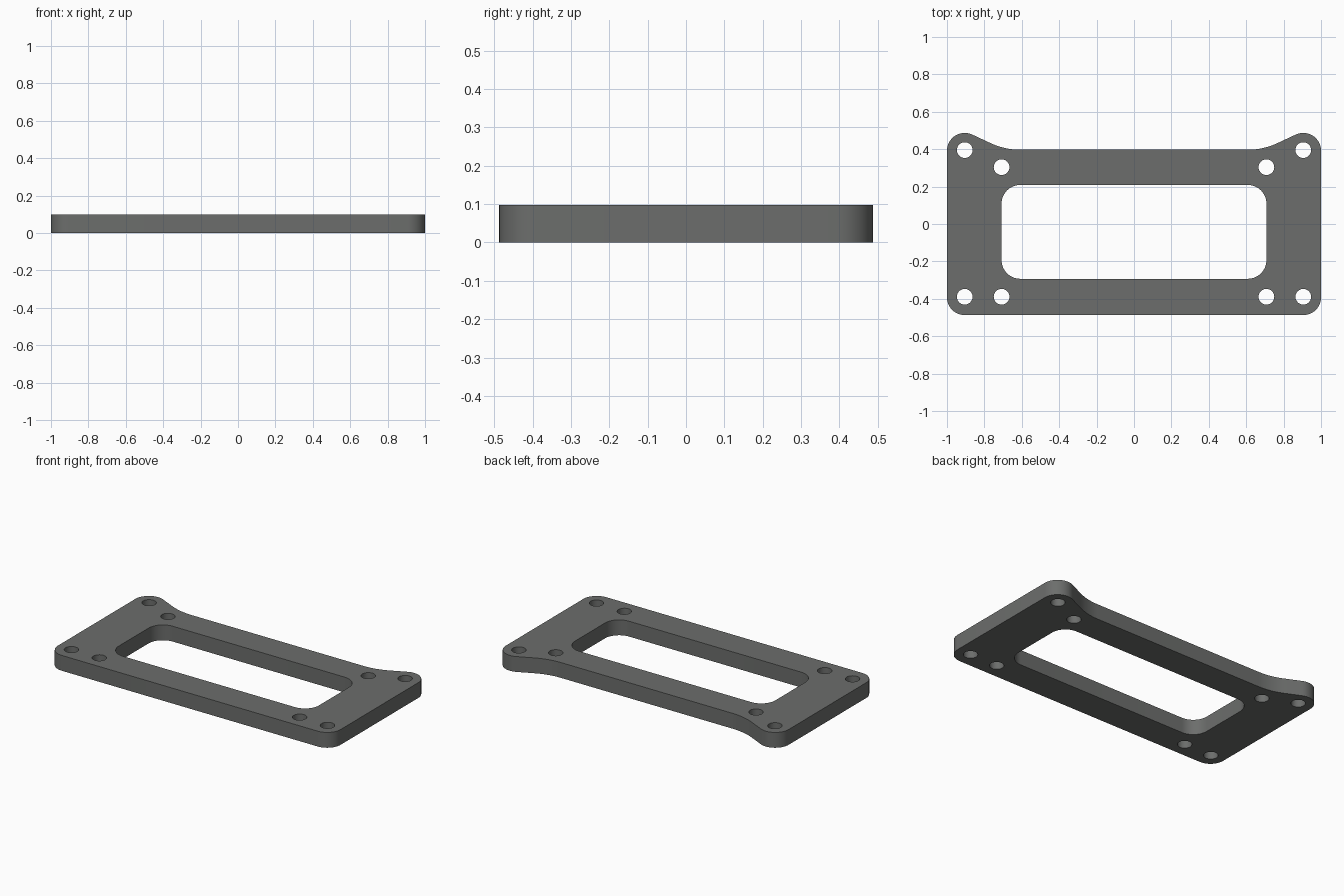
import bpy, bmesh, math

if "Cube" in bpy.data.objects:
    bpy.data.objects.remove(bpy.data.objects["Cube"])

THICK = 0.098


def arc(cx, cy, r, a0, a1, n=12):
    """Points on an arc, angles in degrees."""
    return [(cx + r * math.cos(math.radians(a0 + (a1 - a0) * i / n)),
             cy + r * math.sin(math.radians(a0 + (a1 - a0) * i / n)))
            for i in range(n + 1)]


# Outer outline: right half, bottom to top, then mirrored
LOBE_R, SLOPE, EDGE_Y = 0.095, 25, 0.397
lobe_x, lobe_y = 1 - LOBE_R, 0.487 - LOBE_R
s = math.radians(SLOPE)
corner_x = (lobe_x - LOBE_R * math.sin(s)
            - (lobe_y + LOBE_R * math.cos(s) - EDGE_Y) / math.tan(s))
fillet_r = 0.38
fillet_x = corner_x - fillet_r * math.tan(s / 2)
half = arc(lobe_x, -lobe_y, LOBE_R, -90, 0)
half += arc(lobe_x, lobe_y, LOBE_R, 0, 90 + SLOPE, 16)
half += arc(fillet_x, EDGE_Y + fillet_r, fillet_r, -90 + SLOPE, -90)
outline = half + [(-x, y) for x, y in reversed(half)]

# Rounded central opening
wx, y0, y1, wr = 0.708, -0.293, 0.209, 0.1
window = (arc(wx - wr, y0 + wr, wr, -90, 0) + arc(wx - wr, y1 - wr, wr, 0, 90)
          + arc(-wx + wr, y1 - wr, wr, 90, 180) + arc(-wx + wr, y0 + wr, wr, 180, 270))

# Screw holes, mirrored left and right
holes = [arc(side * x, y, 0.042, 0, 360, 32)[:-1]
         for x, y in ((0.905, 0.395), (0.708, 0.304), (0.905, -0.389), (0.708, -0.389))
         for side in (1, -1)]

# Flat filled curve extruded into the plate
curve = bpy.data.curves.new("mounting_plate", 'CURVE')
curve.dimensions = '2D'
curve.fill_mode = 'BOTH'
curve.extrude = THICK / 2
for loop in [outline, window] + holes:
    spline = curve.splines.new('POLY')
    spline.points.add(len(loop) - 1)
    for p, (x, y) in zip(spline.points, loop):
        p.co = (x, y, 0, 1)
    spline.use_cyclic_u = True
plate = bpy.data.objects.new("mounting_plate", curve)
bpy.context.collection.objects.link(plate)
bpy.context.view_layer.objects.active = plate
plate.select_set(True)
bpy.ops.object.convert(target='MESH')
plate = bpy.context.object

# Weld the caps to the walls and stand the plate on the ground
bm = bmesh.new()
bm.from_mesh(plate.data)
bmesh.ops.remove_doubles(bm, verts=bm.verts, dist=0.0005)
bmesh.ops.translate(bm, verts=bm.verts, vec=(0, 0, THICK / 2))
bmesh.ops.recalc_face_normals(bm, faces=bm.faces)
bm.to_mesh(plate.data)
bm.free()
bpy.ops.object.shade_smooth_by_angle(angle=math.radians(30))

grey = bpy.data.materials.new("dark grey")
grey.diffuse_color = (0.15, 0.155, 0.15, 1)
grey.use_nodes = True
grey.node_tree.nodes["Principled BSDF"].inputs["Base Color"].default_value = grey.diffuse_color
plate.data.materials.clear()
plate.data.materials.append(grey)
